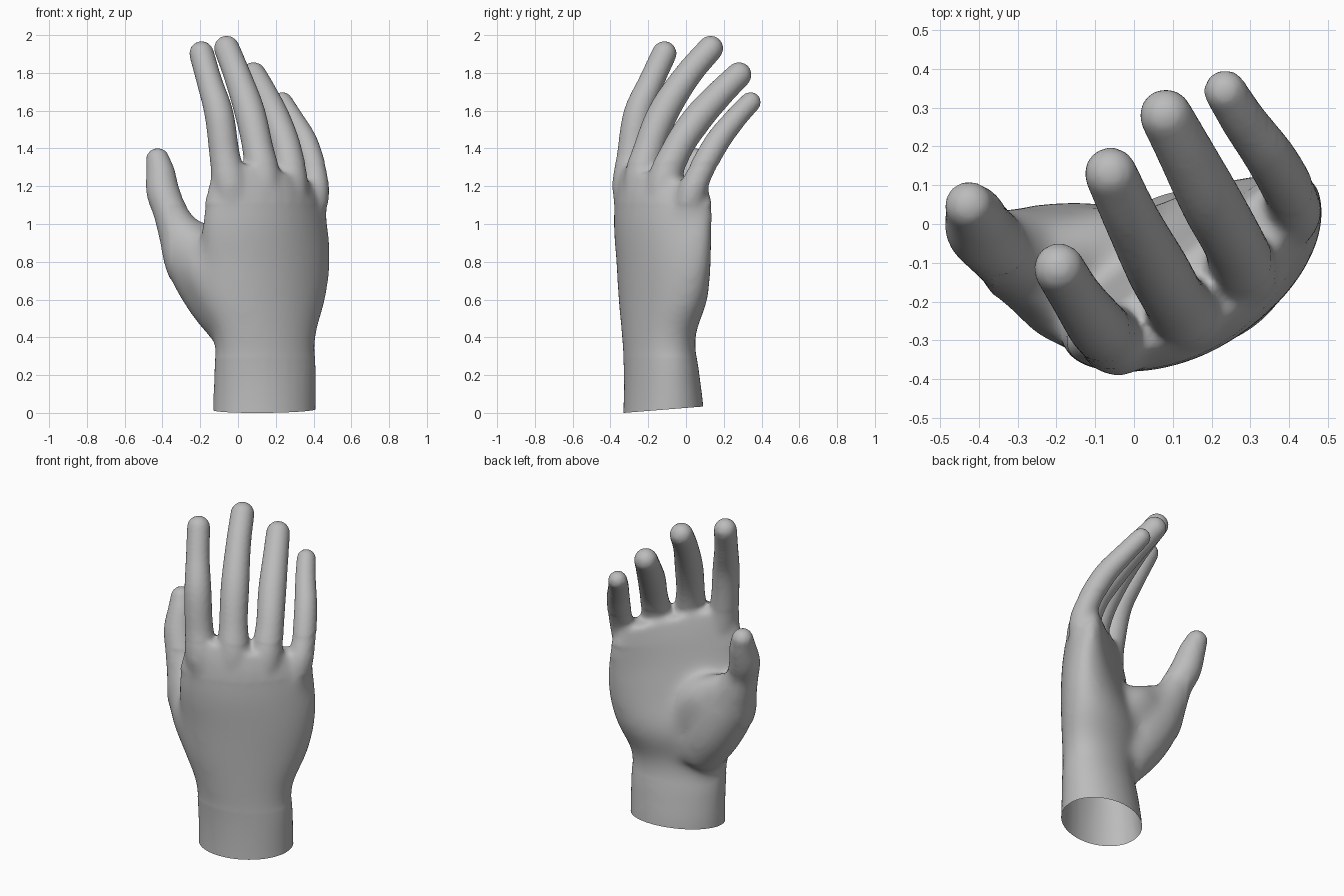
import bpy, bmesh, math
from mathutils import Vector

old = bpy.data.objects.get("Cube")
if old:
    bpy.data.objects.remove(old, do_unlink=True)

skin = bpy.data.materials.new("plain grey")
skin.use_nodes = True
GREY = (0.5, 0.5, 0.5, 1)
skin.diffuse_color = GREY
skin.node_tree.nodes["Principled BSDF"].inputs["Base Color"].default_value = GREY

bm = bmesh.new()
SIDES = 28
TURN = [2 * math.pi * i / SIDES for i in range(SIDES)]


def spline(points, steps=6):
    """Smooth Catmull-Rom samples through rows of numbers."""
    rows = [Vector(p) for p in points]
    rows = [2 * rows[0] - rows[1]] + rows + [2 * rows[-1] - rows[-2]]
    out = []
    for a, b, c, d in zip(rows, rows[1:], rows[2:], rows[3:]):
        for i in range(steps):
            t = i / steps
            out.append(0.5 * (2 * b + (c - a) * t + (2 * a - 5 * b + 4 * c - d) * t**2
                              + (3 * b - a - 3 * c + d) * t**3))
    return out + [rows[-2]]


def loft(rings):
    """Skin closed rings into a capped tube."""
    loops = [[bm.verts.new(p) for p in ring] for ring in rings]
    for low, high in zip(loops, loops[1:]):
        for i in range(SIDES):
            j = (i + 1) % SIDES
            bm.faces.new((low[i], low[j], high[j], high[i]))
    bm.faces.new(loops[0][::-1])
    bm.faces.new(loops[-1])


def digit(points):
    """Sweep a round section along x, y, z, radius rows, with a domed tip."""
    rows = spline(points)
    centres = [Vector(r[:3]) for r in rows]
    radii = [r[3] for r in rows]
    rings = []

    def ring(centre, along, radius):
        side = along.cross(Vector((0, 1, 0))).normalized()
        front = side.cross(along).normalized()
        return [centre + radius * (side * math.cos(t) - front * math.sin(t)) for t in TURN]

    last = len(rows) - 1
    for i, (c, r) in enumerate(zip(centres, radii)):
        along = (centres[min(i + 1, last)] - centres[max(i - 1, 0)]).normalized()
        rings.append(ring(c, along, r))
    for k in range(1, 6):
        t = k * math.pi / 11
        rings.append(ring(centres[-1] + along * radii[-1] * math.sin(t), along,
                          radii[-1] * math.cos(t)))
    loft(rings)


def palm_ring(row):
    """Bent ellipse: height, centre x and y, half width, half depth, angle, bend."""
    z, cx, cy, a, b, angle, bend = row
    s, c = math.sin(math.radians(angle)), math.cos(math.radians(angle))
    tilt = 0.2 * max(0, min(1, (z - 0.9) / 0.3))
    ring = []
    for t in TURN:
        u, v = a * math.cos(t), b * math.sin(t)
        v += bend * (math.cos(t) ** 2 - 0.5)
        ring.append(Vector((cx + u * c - v * s, cy + u * s + v * c, z - tilt * u)))
    return ring


# wrist and palm
loft([palm_ring(r) for r in spline([
    (-0.12, 0.14, -0.12, 0.28, 0.215, 16, 0),
    (0.05, 0.14, -0.12, 0.277, 0.205, 16, 0),
    (0.22, 0.143, -0.13, 0.277, 0.19, 18, 0),
    (0.40, 0.143, -0.145, 0.283, 0.178, 22, 0),
    (0.60, 0.135, -0.12, 0.36, 0.198, 26, 0.02),
    (0.80, 0.157, -0.122, 0.387, 0.178, 31, 0.045),
    (1.00, 0.16, -0.135, 0.395, 0.155, 35, 0.07),
    (1.15, 0.17, -0.13, 0.37, 0.132, 38, 0.08),
    (1.27, 0.165, -0.13, 0.325, 0.098, 39, 0.08)])])

# thumb with the fleshy base
digit([(0.0, -0.12, 0.45, 0.15), (-0.12, -0.105, 0.62, 0.165), (-0.235, -0.095, 0.8, 0.152),
       (-0.305, -0.07, 0.95, 0.117), (-0.36, -0.05, 1.07, 0.091), (-0.397, -0.015, 1.17, 0.088),
       (-0.41, 0.022, 1.27, 0.077), (-0.425, 0.047, 1.34, 0.063)])

# muscle behind the thumb, filling the back of the hand
digit([(-0.01, -0.2, 0.42, 0.11), (-0.09, -0.185, 0.6, 0.135), (-0.175, -0.165, 0.78, 0.147),
       (-0.225, -0.14, 0.89, 0.105)])

# web between the thumb and the palm
digit([(0.06, -0.06, 0.64, 0.1), (-0.06, -0.07, 0.82, 0.12), (-0.19, -0.075, 0.93, 0.085)])

# index finger
digit([(0.02, -0.24, 0.85, 0.07), (-0.035, -0.292, 1.17, 0.098), (-0.07, -0.285, 1.36, 0.081),
       (-0.1, -0.255, 1.58, 0.077), (-0.15, -0.185, 1.75, 0.068), (-0.193, -0.115, 1.903, 0.066)])

# middle finger
digit([(0.14, -0.2, 0.85, 0.07), (0.135, -0.233, 1.19, 0.098), (0.105, -0.195, 1.4, 0.082),
       (0.06, -0.115, 1.6, 0.081), (-0.005, 0.01, 1.79, 0.072), (-0.06, 0.13, 1.93, 0.068)])

# ring finger
digit([(0.26, -0.1, 0.85, 0.07), (0.28, -0.125, 1.17, 0.092), (0.26, -0.055, 1.38, 0.08),
       (0.2, 0.055, 1.55, 0.08), (0.135, 0.18, 1.69, 0.073), (0.082, 0.28, 1.79, 0.068)])

# little finger
digit([(0.35, -0.02, 0.8, 0.07), (0.4, 0.02, 1.12, 0.08), (0.405, 0.07, 1.26, 0.069),
       (0.357, 0.162, 1.43, 0.066), (0.285, 0.263, 1.56, 0.059), (0.235, 0.342, 1.645, 0.055)])

bmesh.ops.recalc_face_normals(bm, faces=bm.faces)
mesh = bpy.data.meshes.new("hand")
bm.to_mesh(mesh)
bm.free()
hand = bpy.data.objects.new("hand", mesh)
bpy.context.collection.objects.link(hand)

# fuse the parts into one skin
fuse = hand.modifiers.new("fuse", "REMESH")
fuse.mode = "VOXEL"
fuse.voxel_size = 0.013
soften = hand.modifiers.new("soften", "SMOOTH")
soften.factor = 0.5
soften.iterations = 5
bpy.context.view_layer.update()
shell = bpy.data.meshes.new_from_object(hand.evaluated_get(bpy.context.evaluated_depsgraph_get()))
hand.modifiers.clear()
bm = bmesh.new()
bm.from_mesh(shell)


def relax(verts, times):
    """Melt the seams between the fused parts."""
    for _ in range(times):
        bmesh.ops.smooth_vert(bm, verts=verts, factor=0.5,
                              use_axis_x=True, use_axis_y=True, use_axis_z=True)


# knuckles lightly, palm and thumb base strongly
relax([v for v in bm.verts if v.co.z < 1.32 and v.co.x > -0.3], 10)
relax([v for v in bm.verts if 0.3 < v.co.z < 1.1 and v.co.x > -0.36], 45)

# cut the wrist open along a slightly sloping plane
bmesh.ops.bisect_plane(bm, geom=bm.verts[:] + bm.edges[:] + bm.faces[:],
                       plane_co=(0, -0.33, 0), plane_no=(0, -0.08, 1), clear_inner=True)
for face in bm.faces:
    face.smooth = True
bm.to_mesh(shell)
bm.free()
hand.data = shell
shell.materials.clear()
shell.materials.append(skin)
